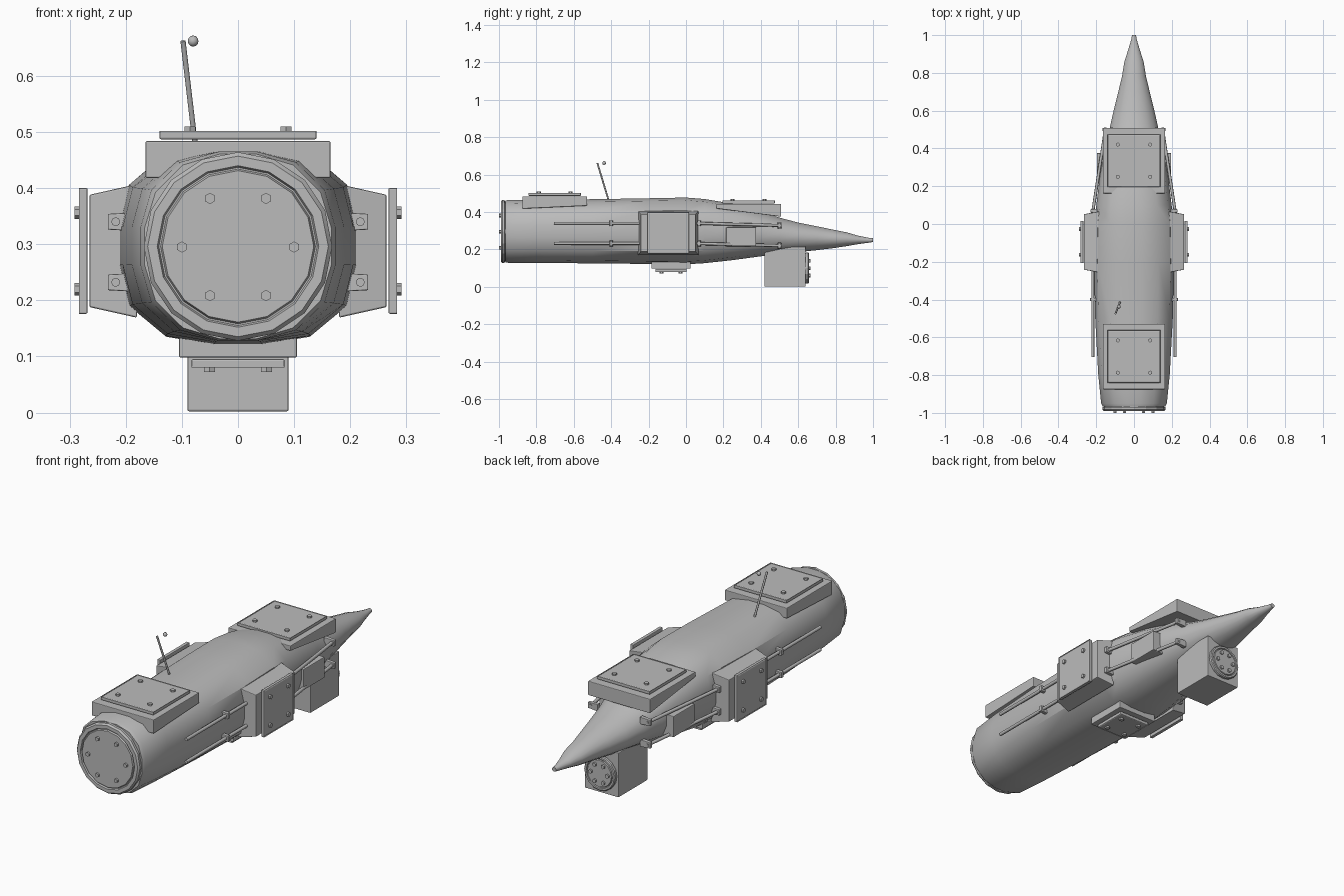
import bpy, bmesh, math
from mathutils import Matrix, Vector

if "Cube" in bpy.data.objects:
    bpy.data.objects.remove(bpy.data.objects["Cube"])

grey = bpy.data.materials.new("hull grey")
grey.use_nodes = True
grey.diffuse_color = (0.5, 0.5, 0.5, 1)
grey.node_tree.nodes["Principled BSDF"].inputs["Base Color"].default_value = (0.5, 0.5, 0.5, 1)


def finish(name, bm, matrix=None, smooth=None, bevel=0):
    if matrix:
        bm.transform(matrix)
    bmesh.ops.recalc_face_normals(bm, faces=bm.faces)
    mesh = bpy.data.meshes.new(name)
    bm.to_mesh(mesh)
    bm.free()
    mesh.materials.append(grey)
    ob = bpy.data.objects.new(name, mesh)
    bpy.context.collection.objects.link(ob)
    if bevel:
        mod = ob.modifiers.new("bevel", "BEVEL")
        mod.width, mod.segments = bevel, 2
    if smooth:
        bpy.ops.object.select_all(action="DESELECT")
        ob.select_set(True)
        bpy.context.view_layer.objects.active = ob
        bpy.ops.object.shade_smooth_by_angle(angle=math.radians(smooth))
    return ob


def loft(name, rings, sides=16, phase=0.5, smooth=30, matrix=None):
    """Rings along y: (y, half width, bottom, top, squareness)."""
    bm = bmesh.new()
    loops = []
    for y, w, low, high, n in rings:
        loop = []
        for i in range(sides):
            a = 2 * math.pi * (i + phase) / sides
            c, s = math.cos(a), math.sin(a)
            r = (abs(c) ** n + abs(s) ** n) ** (-1 / n)
            loop.append(bm.verts.new((w * r * c, y, (low + high) / 2 + (high - low) / 2 * r * s)))
        loops.append(loop)
    for a, b in zip(loops, loops[1:]):
        for i in range(sides):
            j = (i + 1) % sides
            bm.faces.new((a[i], a[j], b[j], b[i]))
    bm.faces.new(loops[0])
    bm.faces.new(loops[-1])
    return finish(name, bm, matrix, smooth)


def block(name, base, top, z0, z1, matrix=None, slope=0, bevel=0.003, panel=False):
    """Box tapering from the base to the top half sizes, with an optional grooved panel."""
    bm = bmesh.new()
    rows = []
    for (w, d), z, k in ((base, z0, slope), (top, z1, 0)):
        rows.append([bm.verts.new((x * w, y * d, z + y * k))
                     for x, y in ((-1, -1), (1, -1), (1, 1), (-1, 1))])
    for i in range(4):
        j = (i + 1) % 4
        bm.faces.new((rows[0][i], rows[0][j], rows[1][j], rows[1][i]))
    bm.faces.new(rows[0][::-1])
    lid = bm.faces.new(rows[1])
    if panel:
        bmesh.ops.inset_region(bm, faces=[lid], thickness=0.018)
        bmesh.ops.inset_region(bm, faces=[lid], thickness=0.003, depth=-0.005)
        bmesh.ops.inset_region(bm, faces=[lid], thickness=0.003, depth=0.005)
    return finish(name, bm, matrix, bevel=bevel)


def rod(name, a, b, radius, sides=8, smooth=50):
    a, b = Vector(a), Vector(b)
    bm = bmesh.new()
    bmesh.ops.create_cone(bm, cap_ends=True, segments=sides, radius1=radius,
                          radius2=radius, depth=(b - a).length)
    turn = (b - a).to_track_quat("Z", "Y").to_matrix().to_4x4()
    return finish(name, bm, Matrix.Translation((a + b) / 2) @ turn, smooth)


def hatch(name, place, base, top, depth, plate, slope=0):
    """Mounting block, grooved plate and four bolts; local z points outward."""
    block(name + "_mount", base, top, -depth, 0, place, slope)
    block(name + "_plate", plate, plate, 0.003, 0.018, place, bevel=0.004, panel=True)
    for sx in (-1, 1):
        for sy in (-1, 1):
            x, y = sx * plate[0] * 0.61, sy * plate[1] * 0.61
            rod(name + "_bolt", place @ Vector((x, y, 0.01)),
                place @ Vector((x, y, 0.026)), 0.011, 6, None)


def bolt_circle(name, y0, y1, z, radius):
    for i in range(6):
        a = math.pi * i / 3
        x, h = radius * math.cos(a), z + radius * math.sin(a)
        rod(name, (x, y0, h), (x, y1, h), 0.01, 6, None)


# Hull with tapering tail
loft("hull", [
    (-0.965, 0.168, 0.13, 0.462, 2.4), (-0.95, 0.175, 0.127, 0.466, 2.5),
    (-0.8, 0.19, 0.127, 0.467, 2.7), (-0.5, 0.206, 0.125, 0.469, 2.9),
    (-0.2, 0.212, 0.122, 0.474, 3), (0, 0.208, 0.12, 0.478, 3),
    (0.1, 0.2, 0.126, 0.47, 2.9), (0.25, 0.182, 0.142, 0.445, 2.6),
    (0.4, 0.155, 0.162, 0.405, 2.3), (0.5, 0.133, 0.172, 0.372, 2),
    (0.6, 0.11, 0.184, 0.345, 2), (0.7, 0.085, 0.195, 0.325, 2),
    (0.78, 0.065, 0.205, 0.308, 2), (0.86, 0.052, 0.217, 0.292, 2),
    (0.92, 0.032, 0.228, 0.274, 2), (0.98, 0.014, 0.236, 0.262, 2),
    (1.0, 0.011, 0.24, 0.26, 2)], smooth=35)


# Round end caps, drawn as a stack of rings around a centre height
def cap(name, z, steps):
    loft(name, [(y, r, z - r, z + r, 2) for y, r in steps], phase=0, smooth=20)


cap("nose_cap", 0.296, [(-0.95, 0.16), (-0.968, 0.16), (-0.97, 0.168), (-0.982, 0.168),
                        (-0.99, 0.161), (-0.99, 0.144), (-0.983, 0.141),
                        (-0.983, 0.138), (-0.99, 0.135)])
bolt_circle("nose_bolt", -0.985, -1.0, 0.295, 0.1)

# Thruster box under the tail
block("thruster_box", (0.09, 0.11), (0.09, 0.11), 0.002, 0.215,
      Matrix.Translation((0, 0.53, 0)))
cap("thruster_cap", 0.1, [(0.63, 0.08), (0.645, 0.083), (0.653, 0.083), (0.657, 0.079),
                          (0.657, 0.07), (0.652, 0.068), (0.652, 0.066), (0.657, 0.064)])
bolt_circle("thruster_bolt", 0.65, 0.665, 0.1, 0.045)

# Hatches on top, underneath and on both sides
top_size, top_plate = (0.165, 0.173), (0.14, 0.14)
hatch("front_hatch", Matrix.Translation((0, -0.702, 0.484)), top_size, top_size,
      0.058, top_plate, 0.008)
hatch("rear_hatch", Matrix.Translation((0, 0.335, 0.443)), top_size, top_size,
      0.046, top_plate, -0.022)
hatch("belly_hatch", Matrix.Translation((0, -0.08, 0.098)) @ Matrix.Rotation(math.pi, 4, "Y"),
      (0.105, 0.105), (0.105, 0.105), 0.06, (0.083, 0.083))

for side, word in ((1, "left"), (-1, "right")):
    turn = Matrix.Rotation(side * math.pi / 2, 4, "Y")
    hatch(word + "_hatch", Matrix.Translation((side * 0.265, -0.095, 0.288)) @ turn,
          (0.119, 0.162), (0.1, 0.147), 0.085, (0.112, 0.112))

    # Handrails with clamps, ahead of and behind the side hatch
    for z in (0.34, 0.232):
        x = side * 0.218
        rod(word + "_front_rail", (x, -0.705, z), (x, -0.22, z), 0.008)
        end = (side * 0.15, 0.51, z - 0.012)
        rod(word + "_rear_rail", (side * 0.222, 0.04, z), end, 0.008)
        for cx, cy, cz in ((x, -0.4, z), (side * 0.217, 0.07, z),
                           (side * 0.152, 0.5, z - 0.012)):
            block(word + "_rail_clamp", (0.017, 0.01), (0.014, 0.008), -0.04, 0.014,
                  Matrix.Translation((cx, cy, cz)) @ turn, bevel=0.002)

    # Wedge fairing between the rear rails
    block(word + "_fairing", (0.053, 0.08), (0.05, 0.08), -0.06, 0,
          Matrix.Translation((side * 0.197, 0.295, 0.268)) @ turn)

# Antenna with floating tip
rod("antenna", (-0.073, -0.41, 0.45), (-0.098, -0.474, 0.662), 0.005)
bm = bmesh.new()
bmesh.ops.create_uvsphere(bm, u_segments=10, v_segments=6, radius=0.01)
finish("antenna_tip", bm, Matrix.Translation((-0.08, -0.438, 0.662)), 50)
